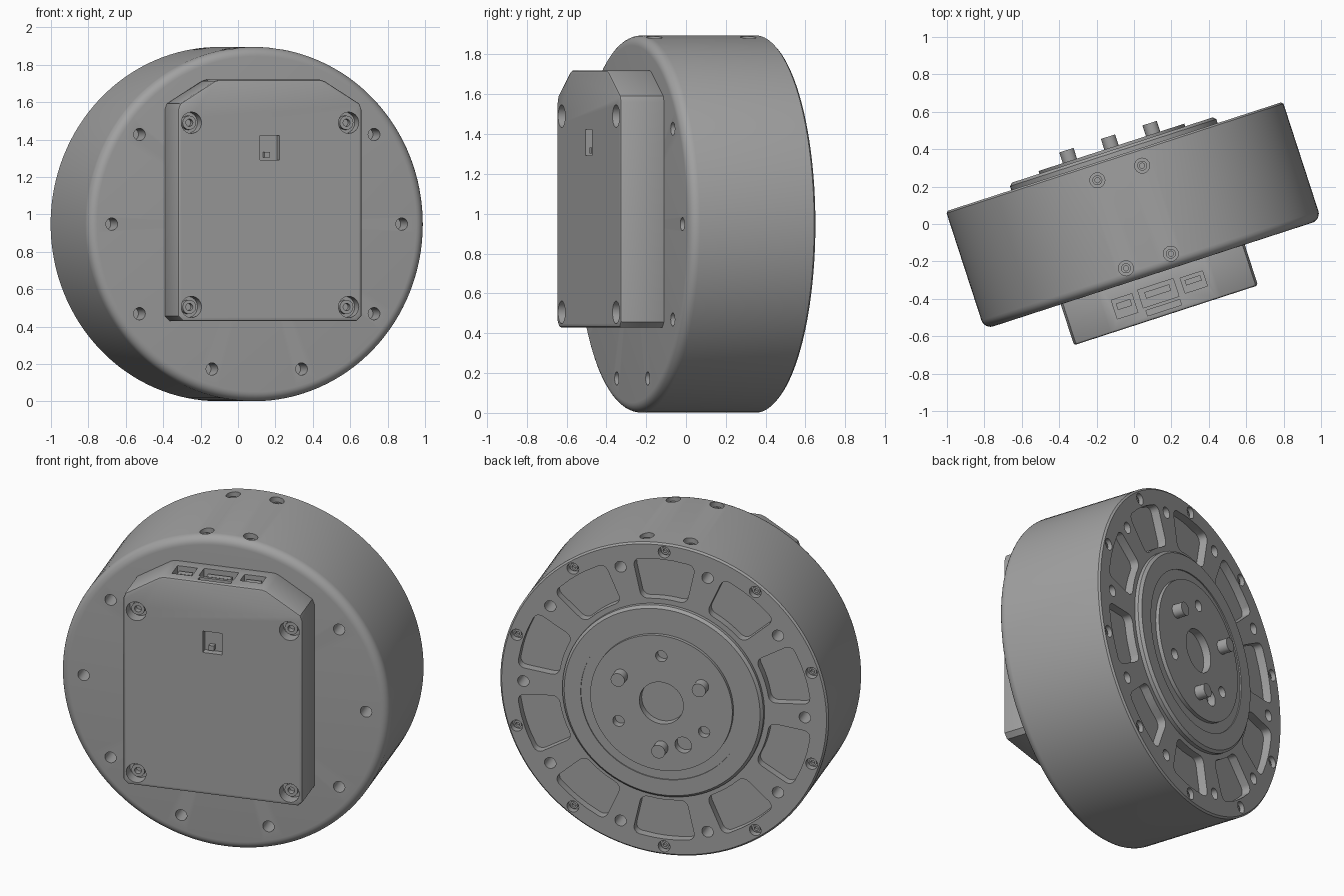
import bpy, bmesh
from math import sin, cos, pi, radians
from mathutils import Matrix, Vector

if "Cube" in bpy.data.objects:
    bpy.data.objects.remove(bpy.data.objects["Cube"])

AXIS_X, AXIS_Z, R = 0.012, 0.948, 0.947
FRONT, REAR, COVER = -0.288, 0.375, -0.517
TURN = Matrix.Rotation(radians(18), 4, 'Z')
TO_FRONT = Matrix.Rotation(pi / 2, 4, 'X')
TO_REAR = Matrix.Rotation(-pi / 2, 4, 'X')
TO_TOP = Matrix.Identity(4)

grey = bpy.data.materials.new("satin_grey")
grey.use_nodes = True
grey.diffuse_color = (0.36, 0.36, 0.36, 1)
grey.node_tree.nodes["Principled BSDF"].inputs["Base Color"].default_value = (0.36, 0.36, 0.36, 1)


def lathe(bm, profile, place, facing, segs=24):
    """Revolve (radius, height) points; height points outwards along facing."""
    mat = Matrix.Translation(place) @ facing
    rings = []
    for r, h in profile:
        n = 1 if r == 0 else segs
        rings.append([bm.verts.new(mat @ Vector((r * cos(2 * pi * i / segs), r * sin(2 * pi * i / segs), h)))
                      for i in range(n)])
    for a, b in zip(rings, rings[1:]):
        for i in range(segs):
            j = (i + 1) % segs
            ring = [a[i % len(a)], a[j % len(a)], b[j % len(b)], b[i % len(b)]]
            bm.faces.new(list(dict.fromkeys(ring)))


def rod(bm, r, low, high, place, facing, segs=24):
    lathe(bm, [(0, low), (r, low), (r, high), (0, high)], place, facing, segs)


def screw_cut(bm, r, depth, place, facing):
    """Counterbore that leaves a socket-head screw standing inside."""
    lathe(bm, [(0, 0.02), (r, 0.02), (r, -depth), (r * 0.66, -depth), (r * 0.66, -depth / 2),
               (r * 0.34, -depth / 2), (r * 0.34, -depth), (0, -depth)], place, facing)


def prism(bm, outline, y0, y1):
    """Extrude an (x, z) outline along y."""
    a = [bm.verts.new((x, y0, z)) for x, z in outline]
    b = [bm.verts.new((x, y1, z)) for x, z in outline]
    bm.faces.new(a)
    bm.faces.new(b[::-1])
    for i in range(len(a)):
        j = (i + 1) % len(a)
        bm.faces.new([a[i], b[i], b[j], a[j]])


def box(bm, x, y, z, sx, sy, sz):
    bmesh.ops.create_cube(bm, size=1, matrix=Matrix.Translation((x, y, z)) @ Matrix.Diagonal((sx, sy, sz, 1)))


def polar(r, deg, y):
    a = radians(deg)
    return Vector((AXIS_X + r * cos(a), y, AXIS_Z + r * sin(a)))


def make(name, bm):
    bmesh.ops.recalc_face_normals(bm, faces=bm.faces)
    me = bpy.data.meshes.new(name)
    bm.to_mesh(me)
    bm.free()
    me.materials.append(grey)
    ob = bpy.data.objects.new(name, me)
    bpy.context.collection.objects.link(ob)
    return ob


def finish(ob, cutter=None):
    """Apply the cut, turn the part into place and smooth it."""
    if cutter:
        mod = ob.modifiers.new("cut", 'BOOLEAN')
        mod.object, mod.solver = cutter, 'EXACT'
    bpy.context.view_layer.update()
    if ob.modifiers:
        dg = bpy.context.evaluated_depsgraph_get()
        me = bpy.data.meshes.new_from_object(ob.evaluated_get(dg))
        ob.modifiers.clear()
        ob.data = me
    if cutter:
        bpy.data.objects.remove(cutter)
    ob.data.transform(TURN)
    bpy.ops.object.select_all(action='DESELECT')
    ob.select_set(True)
    bpy.context.view_layer.objects.active = ob
    bpy.ops.object.shade_smooth_by_angle(angle=radians(30))


# Drum housing: rounded front edge, thin chamfer at the rear
centre = Vector((AXIS_X, 0, AXIS_Z))
fillet = 0.05
profile = [(0, FRONT)]
profile += [(R - fillet + fillet * sin(t * pi / 12), FRONT + fillet - fillet * cos(t * pi / 12)) for t in range(7)]
profile += [(R, REAR - 0.01), (R - 0.01, REAR), (0, REAR)]
bm = bmesh.new()
lathe(bm, profile, centre, TO_REAR, 128)
housing = make("drum_housing", bm)

# Housing cuts: rear pockets, bolt circles, rim screws
bm = bmesh.new()


def pocket_outline(mid, r0=0.61, r1=0.85, half=12.3, c=0.04):
    pts = []
    for r, sr, s0 in ((r1, -1, -1), (r1, -1, 1), (r0, 1, 1), (r0, 1, -1)):
        # rounded corner between the arc and the radial side
        corner = []
        for t in range(5):
            q = t * pi / 8
            rr = r + sr * c * (1 - cos(q))
            corner.append((rr, mid + s0 * (half - (c / r) * (1 - sin(q)) * 180 / pi)))
        flip = (r == r1) == (s0 == -1)
        pts += corner[::-1] if flip else corner
        if s0 == -1 and r == r1 or s0 == 1 and r == r0:
            pts += [(r, mid + s0 * d) for d in (4, 0, -4)]
    return [tuple(polar(r, a, 0).xz) for r, a in pts]


for k in range(10):
    prism(bm, pocket_outline(18 + 36 * k), REAR - 0.05, REAR + 0.05)
    rod(bm, 0.033, -0.12, 0.02, polar(0.812, 36 * k, REAR), TO_REAR)
    screw_cut(bm, 0.034, 0.04, polar(0.895, 18 + 36 * k, REAR), TO_REAR)
    if k not in (2, 3):
        rod(bm, 0.033, -0.12, 0.02, polar(0.815, 36 * k, FRONT), TO_FRONT)
for side in (-1, 1):
    for y in (-0.212, 0.283):
        screw_cut(bm, 0.04, 0.045, (AXIS_X + side * 0.126, y, AXIS_Z + R - 0.009), TO_TOP)
finish(housing, make("housing_cutter", bm))

# Output flange with a stepped hub
bm = bmesh.new()
lathe(bm, [(0, 0.36), (0.58, 0.36), (0.58, 0.397), (0.565, 0.412), (0.47, 0.412), (0.47, 0.405),
           (0.41, 0.405), (0.41, 0.427), (0, 0.427)], centre, TO_REAR, 96)
flange = make("output_flange", bm)
HUB = 0.427
bm = bmesh.new()
rod(bm, 0.127, -0.045, 0.02, polar(0, 0, HUB), TO_REAR, 48)
for a in (90, 210, 330):
    rod(bm, 0.033, -0.045, 0.02, polar(0.285, a, HUB), TO_REAR)
rod(bm, 0.048, -0.045, 0.02, polar(0.27, 242, HUB), TO_REAR)
finish(flange, make("flange_cutter", bm))

# Drive pins
for i, a in enumerate((30, 150, 270)):
    bm = bmesh.new()
    rod(bm, 0.04, -0.02, 0.06, polar(0.27, a, HUB), TO_REAR)
    finish(make(f"drive_pin_{i + 1}", bm))

# Electronics cover with clipped upper corners
bm = bmesh.new()
half = [(0.49, 0.43), (0.517, 0.457), (0.517, 1.56), (0.505, 1.592), (0.31, 1.712), (0.285, 1.72)]
prism(bm, [(AXIS_X + x, z) for x, z in half] + [(AXIS_X - x, z) for x, z in half[::-1]], COVER, FRONT + 0.02)
cover = make("electronics_cover", bm)
bev = cover.modifiers.new("edge", 'BEVEL')
bev.width, bev.segments, bev.limit_method, bev.angle_limit = 0.012, 2, 'ANGLE', radians(60)

bm = bmesh.new()
for side in (-1, 1):
    for z in (0.505, 1.49):
        screw_cut(bm, 0.057, 0.07, (AXIS_X + side * 0.442, COVER, z), TO_FRONT)
box(bm, 0.01, COVER, 1.357, 0.11, 0.08, 0.13)
TOP = 1.72
ports = [(-0.184, -0.403, 0.115, 0.105), (0.009, -0.392, 0.2, 0.1), (0.208, -0.394, 0.125, 0.085),
         (0.013, -0.475, 0.19, 0.03)]
for x, y, sx, sy in ports:
    box(bm, x, y, TOP, sx, sy, 0.1)
finish(cover, make("cover_cutter", bm))

# Connector tongues in the sockets and a small switch in the window
for i, (x, y, sx, sy) in enumerate(ports[:3]):
    bm = bmesh.new()
    box(bm, x, y + 0.01, TOP - 0.045, sx * 0.7, sy * 0.35, 0.05)
    finish(make(f"connector_tongue_{i + 1}", bm))
bm = bmesh.new()
box(bm, 0.0, COVER + 0.033, 1.318, 0.03, 0.04, 0.03)
finish(make("window_switch", bm))
